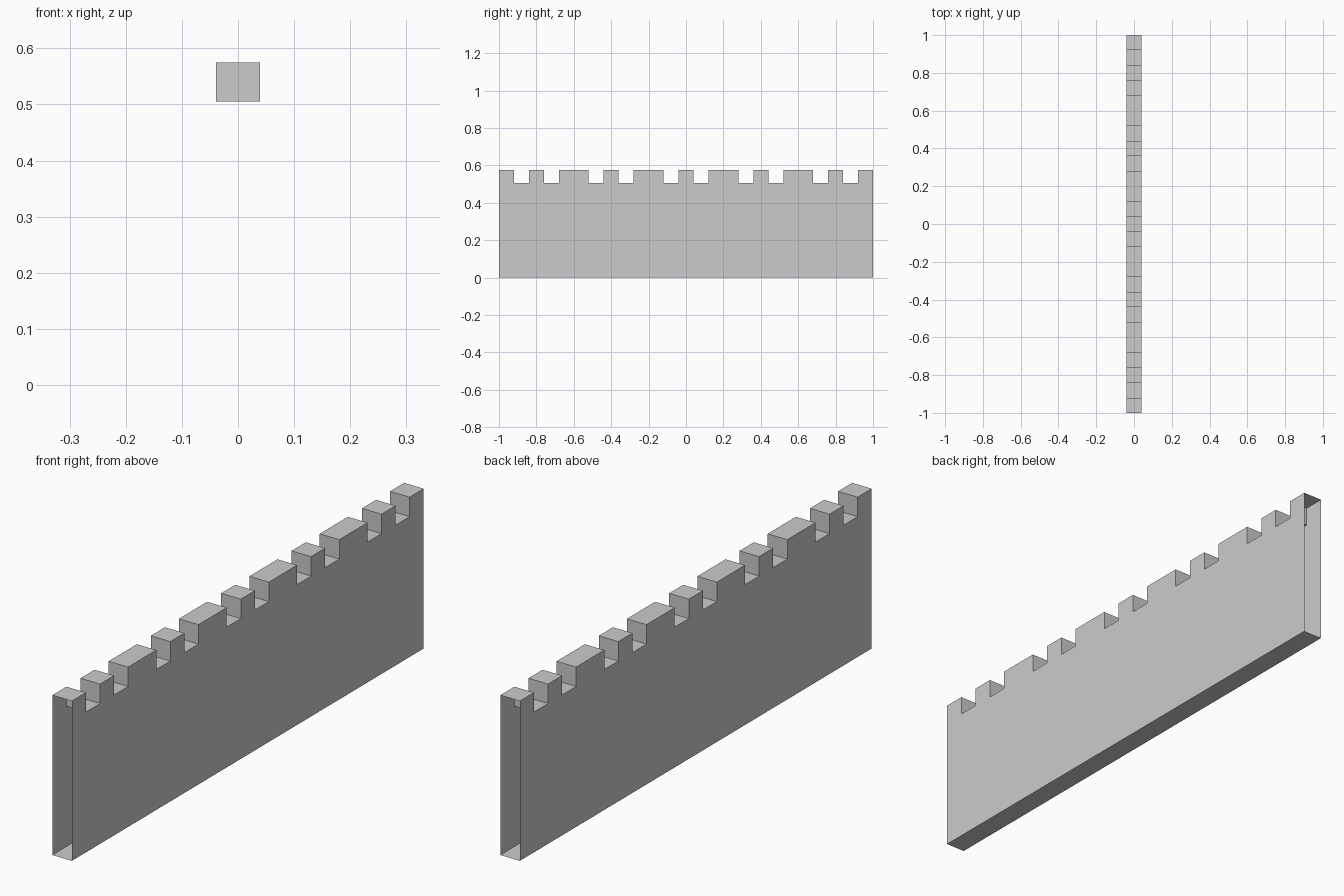
import bpy, bmesh

if "Cube" in bpy.data.objects:
    bpy.data.objects.remove(bpy.data.objects["Cube"])

HALF_W, TOP, NOTCH = 0.039, 0.575, 0.505

# Side outline: flat base with a crenellated top, notches in pairs every 0.4
outline = [(-1, 0), (1, 0), (1, TOP)]
for k in range(4, -1, -1):
    centre = -0.8 + 0.4 * k
    for c in (centre + 0.08, centre - 0.08):
        outline += [(c + 0.04, TOP), (c + 0.04, NOTCH), (c - 0.04, NOTCH), (c - 0.04, TOP)]
outline.append((-1, TOP))

# Extrude the outline through the wall thickness
bm = bmesh.new()
face = bm.faces.new([bm.verts.new((-HALF_W, y, z)) for y, z in outline])
ext = bmesh.ops.extrude_face_region(bm, geom=[face], use_keep_orig=True)
moved = [v for v in ext["geom"] if isinstance(v, bmesh.types.BMVert)]
bmesh.ops.translate(bm, verts=moved, vec=(2 * HALF_W, 0, 0))
bmesh.ops.recalc_face_normals(bm, faces=bm.faces)

# The two ends are open so wall sections can join
ends = [f for f in bm.faces if all(abs(abs(v.co.y) - 1) < 1e-4 for v in f.verts)
        and abs(f.normal.y) > 0.9]
bmesh.ops.delete(bm, geom=ends, context="FACES_ONLY")

mesh = bpy.data.meshes.new("battlement_wall")
bm.to_mesh(mesh)
bm.free()
wall = bpy.data.objects.new("battlement_wall", mesh)
bpy.context.collection.objects.link(wall)
